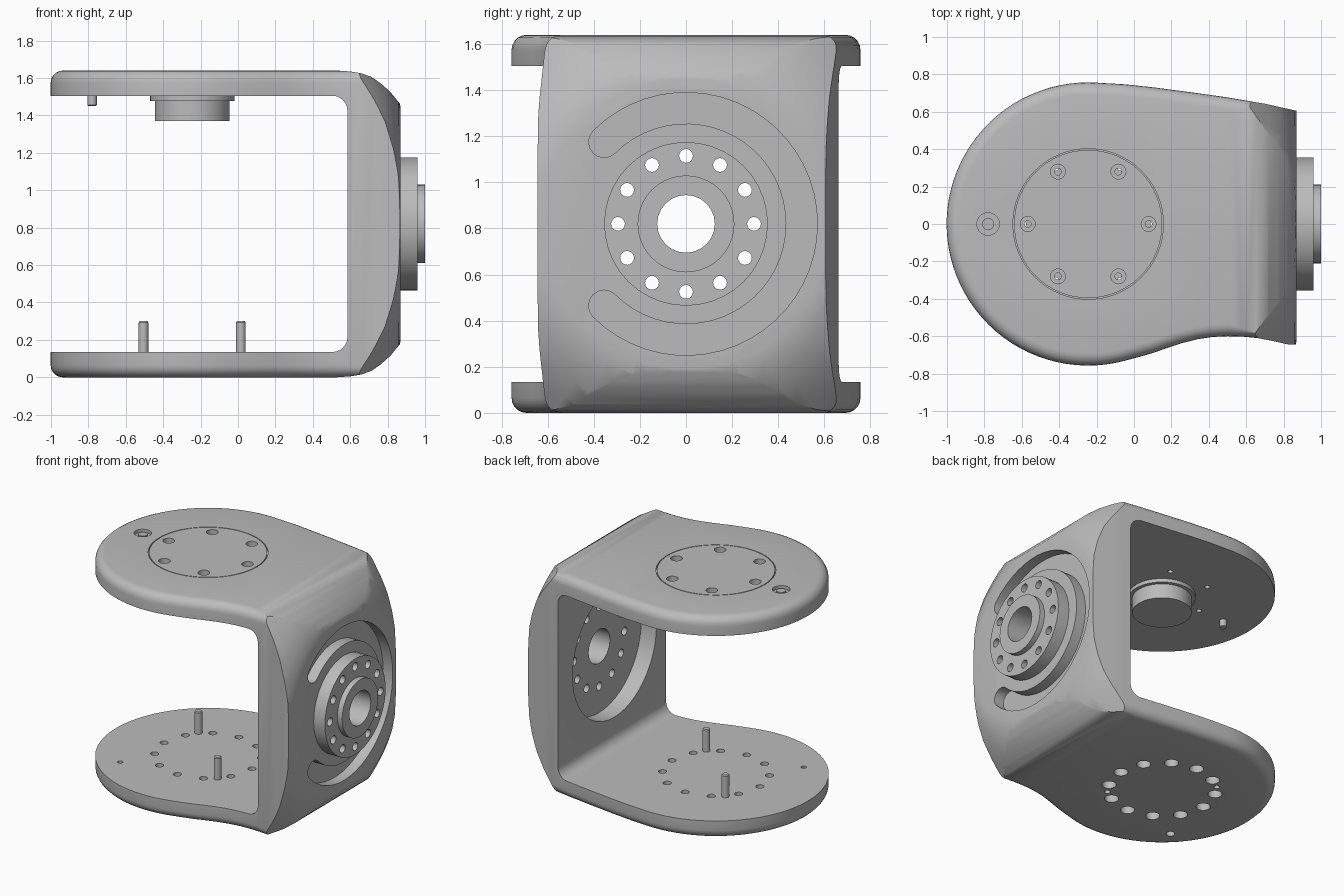
import bpy, bmesh
from math import sin, cos, pi, radians
from mathutils import Vector, Matrix

old = bpy.data.objects.get("Cube")
if old:
    bpy.data.objects.remove(old, do_unlink=True)

grey = bpy.data.materials.new("satin grey")
grey.use_nodes = True
tone = (0.5, 0.5, 0.5, 1)
grey.diffuse_color = tone
grey.node_tree.nodes["Principled BSDF"].inputs["Base Color"].default_value = tone

MID = 0.82       # height of the side hub axis
DISC = -0.245    # x of the vertical axis
TOP = 1.64


def finish(name, bm):
    bmesh.ops.recalc_face_normals(bm, faces=bm.faces[:])
    mesh = bpy.data.meshes.new(name)
    bm.to_mesh(mesh)
    bm.free()
    obj = bpy.data.objects.new(name, mesh)
    bpy.context.collection.objects.link(obj)
    mesh.materials.append(grey)
    return obj


def arc(cx, cy, r, a, b, n):
    """Points on an arc from a to b degrees."""
    angles = [radians(a + (b - a) * i / n) for i in range(n + 1)]
    return [(cx + r * cos(t), cy + r * sin(t)) for t in angles]


def prism(name, points, axis, lo, hi, rounding=0):
    """Extrude a closed outline along x, y or z, optionally rounding both rims."""
    place = {"x": lambda u, v, w: (w, u, v),
             "y": lambda u, v, w: (u, w, v),
             "z": lambda u, v, w: (u, v, w)}[axis]
    bm = bmesh.new()
    ends = [[bm.verts.new(place(u, v, w)) for u, v in points] for w in (lo, hi)]
    caps = [bm.faces.new(end) for end in ends]
    for i in range(len(points)):
        j = i - 1
        bm.faces.new((ends[0][j], ends[0][i], ends[1][i], ends[1][j]))
    if rounding:
        rim = list({e for f in caps for e in f.edges})
        bmesh.ops.recalc_face_normals(bm, faces=bm.faces[:])
        bmesh.ops.bevel(bm, geom=rim, offset=rounding, segments=5,
                        profile=0.5, affect='EDGES')
    return finish(name, bm)


def lathe(name, rings, places, axis="z", sides=32):
    """Solid of (radius, position) rings, repeated at each place."""
    bm = bmesh.new()
    turn = Matrix.Rotation(pi / 2, 3, 'Y') if axis == "x" else Matrix.Identity(3)
    for place in places:
        loops = []
        for r, h in rings:
            loops.append([bm.verts.new(turn @ Vector((
                r * cos(2 * pi * i / sides), r * sin(2 * pi * i / sides), h)) + Vector(place))
                for i in range(sides)])
        bm.faces.new(loops[0])
        bm.faces.new(loops[-1])
        for a, b in zip(loops, loops[1:]):
            for i in range(sides):
                bm.faces.new((a[i - 1], a[i], b[i], b[i - 1]))
    return finish(name, bm)


def combine(target, tool, operation):
    mod = target.modifiers.new("combine", 'BOOLEAN')
    mod.operation, mod.solver, mod.object = operation, 'EXACT', tool
    bpy.context.view_layer.objects.active = target
    bpy.ops.object.modifier_apply(modifier=mod.name)
    bpy.data.objects.remove(tool, do_unlink=True)


def circle(r, count, start=0):
    """Places around the vertical disc axis."""
    return [(DISC + r * cos(radians(start + 360 * i / count)),
             r * sin(radians(start + 360 * i / count)), 0) for i in range(count)]


# Plan outline: round end flowing into the side wall
outline = arc(DISC, 0, 0.757, 86, 285, 50)
outline += [(0.03, -0.71), (0.1, -0.69), (0.18, -0.662), (0.26, -0.636), (0.34, -0.616),
            (0.42, -0.604), (0.5, -0.6), (0.58, -0.602), (0.66, -0.61), (0.74, -0.625),
            (0.82, -0.643), (1.05, -0.645), (1.05, 0.565), (0.87, 0.605), (0.7, 0.643),
            (0.5, 0.677), (0.3, 0.705), (0.1, 0.731), (-0.05, 0.747)]
body = prism("bracket_body", outline, "z", 0, TOP, 0.065)

# C-shaped side profile with softened outer corners and filleted cavity
shoulder = [(0.53, 0.82), (0.6, 0.815), (0.66, 0.805), (0.715, 0.785), (0.765, 0.75),
            (0.815, 0.705), (0.868, 0.64)]
profile = [(-1.2, -0.01), (0.4, -0.01)] + [(x, MID - h) for x, h in shoulder]
profile[1] = (0.5, -0.01)
profile += [(x, MID + h) for x, h in reversed(shoulder)]
profile += [(0.5, TOP + 0.01), (-1.2, TOP + 0.01), (-1.2, 1.505)]
profile += arc(0.505, 1.425, 0.08, 90, 0, 6) + arc(0.505, 0.215, 0.08, 0, -90, 6)
profile += [(-1.2, 0.135)]
combine(body, prism("profile_cutter", profile, "y", -1, 1), 'INTERSECT')

# Domed outer wall around the hub axis
dome = [(1.4, -1.3), (1.4, 0.1), (1.15, 0.46), (1.08, 0.56), (1.0, 0.645), (0.92, 0.72),
        (0.84, 0.785), (0.76, 0.83), (0.69, 0.858), (0.63, 0.868)]
combine(body, lathe("dome_cutter", dome, [(0, 0, MID)], "x", 72), 'INTERSECT')

# Stepped hub on the outer wall
hub = [(0.355, 0.8), (0.355, 0.96), (0.21, 0.96), (0.21, 1.0)]
combine(body, lathe("hub", hub, [(0, 0, MID)], "x", 40), 'UNION')

# Open ring channel, inner recess, bore and bolt circle
slot = arc(0, MID, 0.57, -135, 135, 40)
slot += arc(-0.355, MID + 0.355, 0.0675, 135, 315, 8)[1:-1]
slot += arc(0, MID, 0.435, 135, -135, 40)
slot += arc(-0.355, MID - 0.355, 0.0675, 45, 225, 8)[1:-1]
combine(body, prism("slot_cutter", slot, "x", 0.79, 1.1), 'DIFFERENCE')
combine(body, lathe("recess_cutter", [(0.49, 0.4), (0.49, 0.71)], [(0, 0, MID)], "x", 48),
        'DIFFERENCE')
bolts = [(0, 0.295 * cos(i * pi / 6), MID + 0.295 * sin(i * pi / 6)) for i in range(12)]
combine(body, lathe("bore_cutter", [(0.125, 0.4), (0.125, 1.2)], [(0, 0, MID)], "x", 24),
        'DIFFERENCE')
combine(body, lathe("bolt_cutter", [(0.03, 0.4), (0.03, 1.2)], bolts, "x", 16), 'DIFFERENCE')

# Upper arm: thin ring groove, counterbored screws and pin recess
groove = lathe("groove_cutter", [(0.402, 1.628), (0.402, 1.7)], [(DISC, 0, 0)], "z", 64)
core = lathe("groove_core", [(0.396, 1.6), (0.396, 1.8)], [(DISC, 0, 0)], "z", 64)
combine(groove, core, 'DIFFERENCE')
combine(body, groove, 'DIFFERENCE')
screw = [(0.018, 1.45), (0.018, 1.56), (0.04, 1.56), (0.04, 1.7)]
combine(body, lathe("screw_cutter", screw, circle(0.323, 6), "z", 16), 'DIFFERENCE')
combine(body, lathe("pin_recess", [(0.06, 1.615), (0.06, 1.7)], [(-0.78, 0, 0)]), 'DIFFERENCE')

# Lower arm: bolt circle counterbored from below, and one locating hole
bolt = [(0.048, -0.1), (0.048, 0.08), (0.028, 0.08), (0.028, 0.2)]
combine(body, lathe("lower_bolt_cutter", bolt, circle(0.36, 12), "z", 16), 'DIFFERENCE')
locator = [(0.03, -0.1), (0.03, 0.08), (0.018, 0.08), (0.018, 0.2)]
combine(body, lathe("locator_cutter", locator, [(-0.67, -0.42, 0)], "z", 16), 'DIFFERENCE')
combine(body, lathe("pin_hole_cutter", [(0.02, -0.1), (0.02, 0.06)], circle(0.368, 2, 135),
                    "z", 16), 'DIFFERENCE')

# Bearing boss and pins
boss = lathe("bearing_boss", [(0.2, 1.37), (0.2, 1.478), (0.225, 1.478), (0.225, 1.51)],
             [(DISC, 0, 0)], "z", 40)
upper_pin = lathe("upper_pin", [(0.02, 1.45), (0.025, 1.455), (0.025, 1.51)],
                  [(-0.78, 0, 0)], "z", 16)
pin_head = lathe("upper_pin_head", [(0.032, 1.6), (0.032, 1.632)], [(-0.78, 0, 0)], "z", 16)
lower_pins = lathe("lower_pins", [(0.026, 0.1), (0.026, 0.293), (0.021, 0.3)],
                   circle(0.368, 2, 135), "z", 16)

bpy.ops.object.select_all(action='DESELECT')
for obj in (body, boss, upper_pin, pin_head, lower_pins):
    obj.select_set(True)
    bpy.context.view_layer.objects.active = obj
bpy.ops.object.shade_smooth_by_angle(angle=radians(32))
